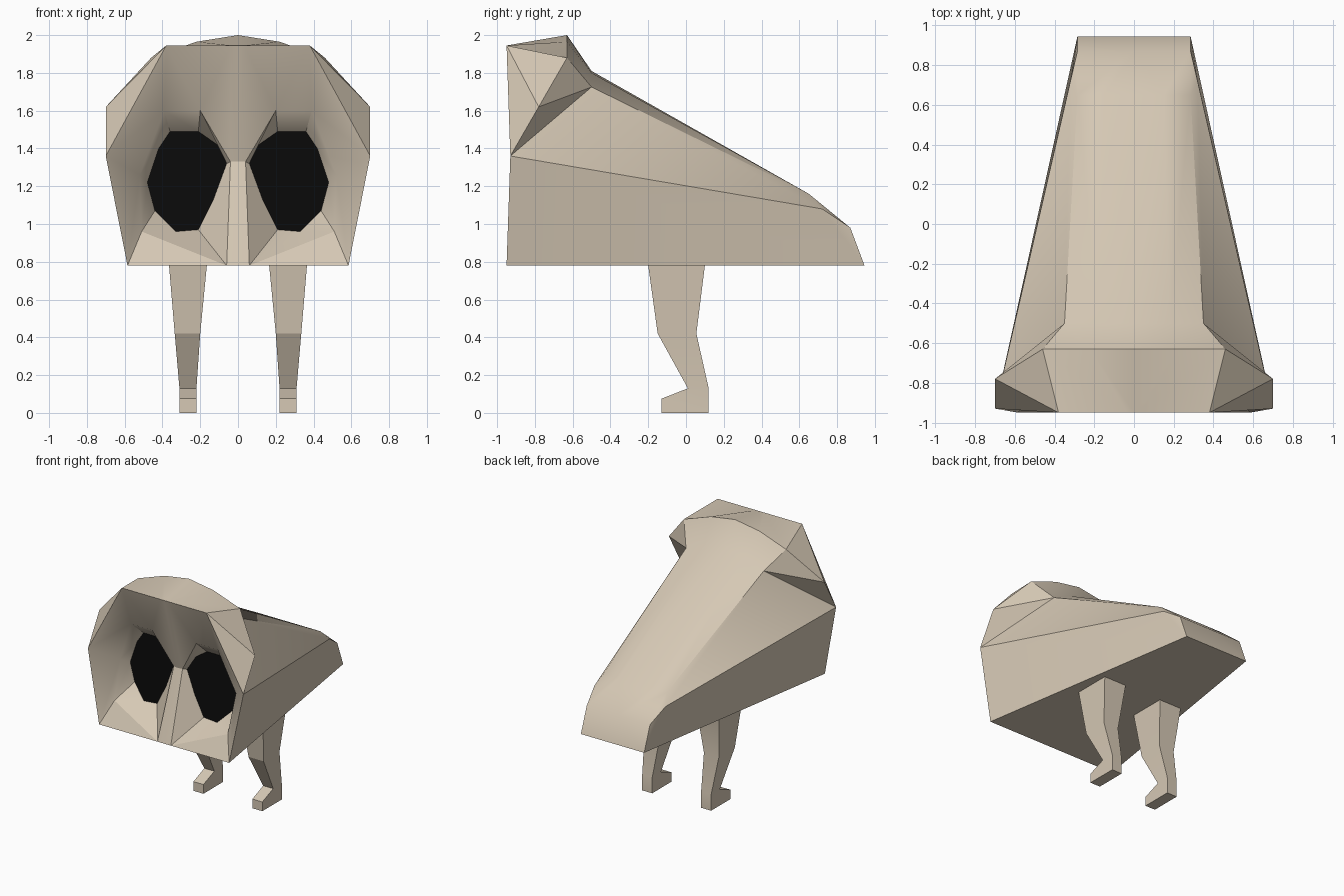
import bpy, bmesh, math

if "Cube" in bpy.data.objects:
    bpy.data.objects.remove(bpy.data.objects["Cube"])


def material(name, rgb):
    m = bpy.data.materials.new(name)
    m.diffuse_color = (*rgb, 1)
    m.use_nodes = True
    m.node_tree.nodes["Principled BSDF"].inputs["Base Color"].default_value = m.diffuse_color
    return m


BEIGE = material("warm_beige", (0.67, 0.58, 0.46))
BLACK = material("eye_black", (0.003, 0.003, 0.003))


def finish(name, bm, mats, angle):
    bmesh.ops.remove_doubles(bm, verts=bm.verts, dist=0.0005)
    bmesh.ops.recalc_face_normals(bm, faces=bm.faces)
    me = bpy.data.meshes.new(name)
    bm.to_mesh(me)
    bm.free()
    for m in mats:
        me.materials.append(m)
    ob = bpy.data.objects.new(name, me)
    bpy.context.collection.objects.link(ob)
    bpy.ops.object.select_all(action='DESELECT')
    ob.select_set(True)
    bpy.context.view_layer.objects.active = ob
    bpy.ops.object.shade_smooth_by_angle(angle=math.radians(angle))
    return ob


# Half of the head and body, mirrored in x
pts = dict(
    # nose ridge: centre line and edge
    n0=(0, -.95, .78), n1=(0, -.775, 1.33), n2=(0, -.95, 1.945),
    a0=(.06, -.95, .78), a1=(.04, -.77, 1.33), a2=(.035, -.95, 1.945),
    # face rim, cheek, socket floor and brow
    b=(.585, -.95, .78), s=(.70, -.93, 1.36), t=(.38, -.95, 1.945),
    f=(.51, -.86, .96), c=(.52, -.77, 1.26),
    g1=(.39, -.82, 1.60), g2=(.20, -.82, 1.60),
    # crown
    p0=(0, -.63, 2.0), p1=(.22, -.63, 1.965), p2=(.46, -.63, 1.88),
    k=(.70, -.78, 1.62),
    # back and tail
    q0=(0, -.50, 1.81), qm=(.18, -.50, 1.80), q1=(.35, -.50, 1.725),
    r0=(0, .65, 1.16), rm=(.15, .65, 1.16), r1=(.285, .65, 1.16),
    w=(.32, .72, 1.08), u0=(0, .87, .98), u=(.285, .87, .98),
    v0=(0, .945, .78), v=(.285, .945, .78),
)
# eye outline (x, z) on the socket back
eye = [(.21, .97), (.33, .96), (.44, 1.07), (.48, 1.22), (.42, 1.40),
       (.36, 1.49), (.21, 1.49), (.11, 1.42), (.06, 1.32), (.13, 1.13)]
for i, (x, z) in enumerate(eye):
    y = -.74 if i < 2 or i > 7 else -.70
    pts["e%d" % i] = (x, y, z)

# panels of each region, as corner names
nose = ["n0 a0 a1 n1", "n1 a1 a2 n2"]
socket_floor = ["a0 b f", "a0 f e1 e0", "f e2 e1"]
cheek = ["b s c f", "f c e3 e2", "s t g1", "s g1 c", "c g1 e4 e3"]
brow = ["g1 e5 e4", "g1 g2 e6 e5", "t a2 g2 g1"]
nose_side = ["a2 a1 g2", "g2 a1 e8", "g2 e8 e7 e6", "a1 a0 e0 e9 e8"]
crown = ["n2 a2 p1 p0", "a2 t p2 p1", "t s k", "t k p2"]
back = ["p0 p1 qm q0", "p1 p2 q1 qm", "q0 qm rm r0", "qm q1 r1 rm"]
flank = ["p2 k q1", "k s q1", "q1 s w r1", "s b v w", "w v u", "w u r1"]
tail = ["r0 rm r1 u u0", "u0 u v v0"]
underside = ["n0 a0 b v v0"]
regions = (nose, socket_floor, cheek, brow, nose_side,
           crown, back, flank, tail, underside)
eye_face = ["e%d" % i for i in range(len(eye))]

bm = bmesh.new()
for side in (1, -1):
    vs = {n: bm.verts.new((side * x, y, z)) for n, (x, y, z) in pts.items()}
    for region in regions:
        for panel in region:
            bm.faces.new([vs[n] for n in panel.split()])
    bm.faces.new([vs[n] for n in eye_face]).material_index = 1
finish("head_and_body", bm, [BEIGE, BLACK], 32)

# Legs: side profile (y, z, inner x, outer x)
profile = [(-.20, .78, .165, .365), (-.15, .42, .20, .335),
           (.01, .13, .22, .31), (-.13, .075, .22, .31),
           (-.13, 0, .22, .31), (.12, 0, .22, .31),
           (.12, .13, .22, .31), (.055, .42, .20, .335),
           (.10, .78, .165, .365)]
for side, name in ((1, "right_leg"), (-1, "left_leg")):
    bm = bmesh.new()
    inner = [bm.verts.new((side * a, y, z)) for y, z, a, o in profile]
    outer = [bm.verts.new((side * o, y, z)) for y, z, a, o in profile]
    for i in range(9):
        j = (i + 1) % 9
        bm.faces.new((inner[i], inner[j], outer[j], outer[i]))
    for row in (inner, outer):
        # thigh, shin and foot panels
        for panel in ((0, 1, 7, 8), (1, 2, 6, 7), (2, 3, 4, 5, 6)):
            bm.faces.new([row[i] for i in panel])
    finish(name, bm, [BEIGE], 20)
